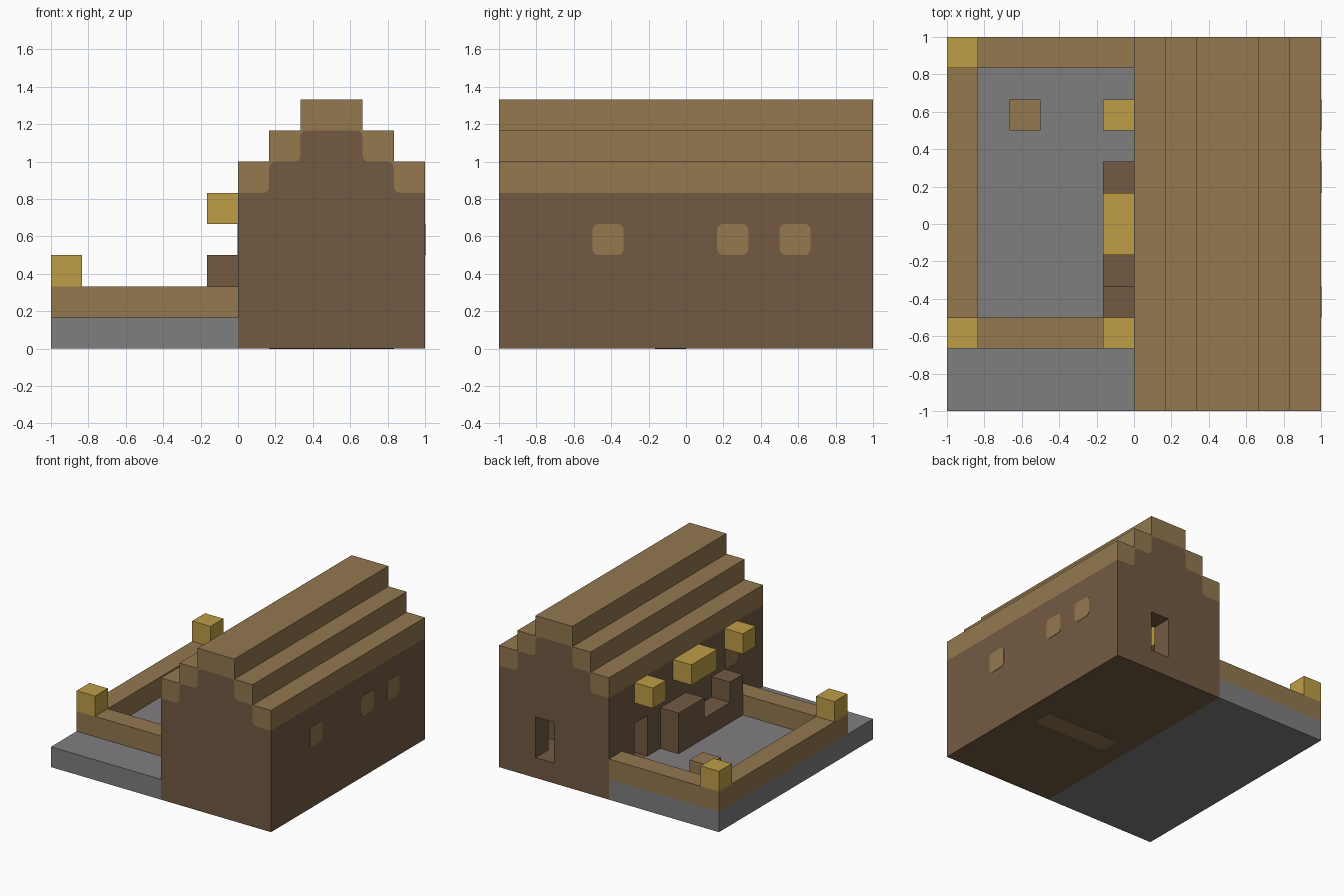
import bpy, bmesh, math
from mathutils import Vector

if bpy.data.objects.get("Cube"):
    bpy.data.objects.remove(bpy.data.objects["Cube"], do_unlink=True)

U = 1 / 6  # one building block


def srgb(r, g, b):
    return tuple((c / 255 / 12.92) if c < 11 else ((c / 255 + 0.055) / 1.055) ** 2.4 for c in (r, g, b)) + (1,)


def material(name, rgb):
    m = bpy.data.materials.new(name)
    m.use_nodes = True
    m.diffuse_color = srgb(*rgb)
    m.node_tree.nodes["Principled BSDF"].inputs["Base Color"].default_value = srgb(*rgb)
    return m


BROWN = material("dark brown wood", (115, 90, 66))
TAN = material("tan wood", (147, 120, 79))
GREY = material("grey stone", (128, 126, 128))
YELLOW = material("yellow lamp", (190, 158, 70))


def to_world(x, y, z):
    return Vector(((x - 6) * U, (y - 6) * U, z * U))


def finish(name, bm, mat):
    bmesh.ops.recalc_face_normals(bm, faces=bm.faces)
    me = bpy.data.meshes.new(name)
    bm.to_mesh(me)
    bm.free()
    me.materials.append(mat)
    ob = bpy.data.objects.new(name, me)
    bpy.context.scene.collection.objects.link(ob)
    return ob


def prism(name, pts, depth, mat):
    """Extrude a polygon, given in block units, along a depth vector."""
    bm = bmesh.new()
    face = bm.faces.new([bm.verts.new(to_world(*p)) for p in pts])
    ext = bmesh.ops.extrude_face_region(bm, geom=[face])
    verts = [v for v in ext["geom"] if isinstance(v, bmesh.types.BMVert)]
    bmesh.ops.translate(bm, verts=verts, vec=Vector(depth) * U)
    return finish(name, bm, mat)


def box(name, x, y, z, mat):
    pts = [(x[0], y[0], z[0]), (x[1], y[0], z[0]), (x[1], y[1], z[0]), (x[0], y[1], z[0])]
    return prism(name, pts, (0, 0, z[1] - z[0]), mat)


def rounded(pts, closed=False, r=0.2, steps=4):
    """Round the right-angled corners of a 2D path."""
    pts = [Vector(p) for p in pts]
    out = []
    for i, p in enumerate(pts):
        if not closed and i in (0, len(pts) - 1):
            out.append(p)
            continue
        a = (pts[i - 1] - p).normalized() * r
        b = (pts[(i + 1) % len(pts)] - p).normalized() * r
        for k in range(steps + 1):
            t = k / steps * math.pi / 2
            out.append(p + a * (1 - math.sin(t)) + b * (1 - math.cos(t)))
    return out


def mirrored(pts):
    return pts + [(18 - x, z) for x, z in reversed(pts)]


def cut(target, x, y, z):
    cutter = box("cutter", x, y, z, BROWN)
    cutter.hide_render = True
    mod = target.modifiers.new("opening", 'BOOLEAN')
    mod.operation, mod.solver, mod.object = 'DIFFERENCE', 'EXACT', cutter
    bpy.context.view_layer.objects.active = target
    bpy.ops.object.modifier_apply(modifier=mod.name)
    bpy.data.objects.remove(cutter, do_unlink=True)


# House walls and stepped roof share one rounded seam
seam = rounded(mirrored([(6, 5), (7, 5), (7, 6), (8, 6), (8, 7)]))
steps = mirrored([(6, 6), (7, 6), (7, 7), (8, 7), (8, 8)])
walls = prism("house_walls", [(x, 0, z) for x, z in [(6, 0)] + seam + [(12, 0)]], (0, 12, 0), BROWN)
prism("stepped_roof", [(x, 0, z) for x, z in seam + steps[::-1]], (0, 12, 0), TAN)

# Room and doorways
cut(walls, (7, 11), (1, 11), (1, 5))
cut(walls, (5.5, 7.5), (9, 10), (1, 3))
cut(walls, (9, 10), (10.5, 12.5), (1, 3))
box("room_cupboard", (10, 11), (9, 10), (1, 3), BROWN)
box("room_lamp", (7, 8), (9, 10), (3, 4), YELLOW)

# Window panels set on the side walls
for i, (x, y) in enumerate([(12, 3), (12, 7), (12, 9), (6, 2)]):
    outline = rounded([(y, 3), (y + 1, 3), (y + 1, 4), (y, 4)], closed=True)
    prism(f"window_panel_{i + 1}", [(x - 0.015, py, pz) for py, pz in outline], (0.03, 0, 0), TAN)

# Floor beam showing underneath
outline = rounded([(7, 5), (11, 5), (11, 6), (7, 6)], closed=True)
prism("floor_beam", [(px, py, -0.01) for px, py in outline], (0, 0, 0.03), TAN)

# Yard slab, fence and stump
box("yard_slab", (0, 6), (0, 12), (0, 1), GREY)
box("side_fence", (0, 1), (2, 12), (1, 2), TAN)
box("front_fence", (1, 6), (2, 3), (1, 2), TAN)
box("back_fence", (1, 6), (11, 12), (1, 2), TAN)
box("yard_stump", (2, 3), (9, 10), (1, 2), TAN)

# Bench against the house
box("bench_back_arm", (5, 6), (6, 8), (1, 3), BROWN)
box("bench_seat", (5, 6), (4, 6), (1, 2), BROWN)
box("bench_front_arm", (5, 6), (3, 4), (1, 3), BROWN)

# Lamps on the fence corners and the house wall
for name, y in (("front", 2), ("back", 11)):
    box(f"{name}_fence_lamp", (0, 1), (y, y + 1), (2, 3), YELLOW)
for name, y0, y1 in (("front", 2, 3), ("middle", 5, 7), ("back", 9, 10)):
    box(f"{name}_wall_lamp", (5, 6), (y0, y1), (4, 5), YELLOW)
